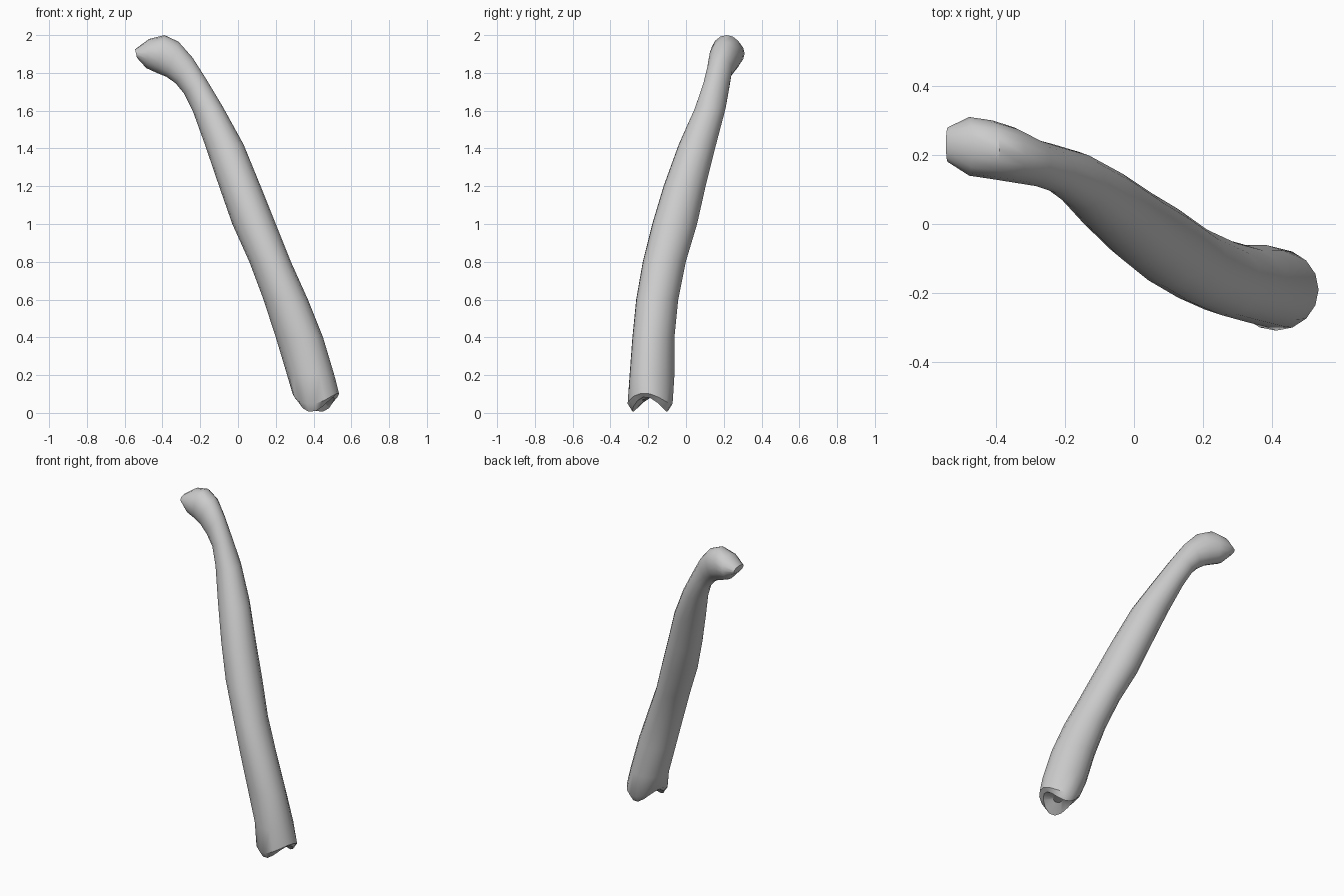
import bpy
import bmesh
from math import cos, sin, pi, radians
from mathutils import Vector

cube = bpy.data.objects.get("Cube")
if cube:
    bpy.data.objects.remove(cube, do_unlink=True)

SIDES = 16
SKEW = -0.15  # leans each oval along the direction the shaft slants

# Oval sections from foot to head: left x, left z, right x, right z, front y, back y
SECTIONS = [
    (.26, .2, .51, .2, -.3, -.06),
    (.2, .4, .45, .4, -.285, -.06),
    (.135, .6, .37, .6, -.265, -.04),
    (.06, .8, .28, .8, -.23, 0),
    (-.03, 1, .2, 1, -.18, .06),
    (-.1, 1.2, .12, 1.2, -.12, .105),
    (-.175, 1.42, .03, 1.42, -.04, .16),
    (-.24, 1.6, -.08, 1.62, .045, .21),
    (-.285, 1.69, -.17, 1.77, .09, .23),
    (-.33, 1.745, -.24, 1.88, .11, .245),
    (-.38, 1.78, -.315, 1.965, .12, .28),
    (-.43, 1.8, -.39, 2, .13, .3),
    (-.485, 1.825, -.47, 1.98, .14, .31),
    (-.535, 1.88, -.545, 1.925, .18, .28),
]


def angles():
    return [2 * pi * i / SIDES for i in range(SIDES)]


def oval(bm, xl, zl, xr, zr, y0, y1):
    """Tilted oval through two side points with a given depth."""
    centre = Vector(((xl + xr) / 2, (y0 + y1) / 2, (zl + zr) / 2))
    side = Vector(((xr - xl) / 2, 0, (zr - zl) / 2))
    depth = Vector((0, (y1 - y0) / 2, 0))
    skew = SKEW if zl < 1.7 else 0
    lean = (1 - skew * skew) ** .5
    return [bm.verts.new(centre + side * cos(a)
                         + depth * (skew * cos(a) + lean * sin(a)))
            for a in angles()]


def foot_ring(bm, scale, height, wave):
    """Ring of the foot whose edge dips into two opposite lobes."""
    return [bm.verts.new((.412 + .123 * scale * cos(a),
                          -.19 + .119 * scale * sin(a),
                          height + wave * cos(2 * (a + radians(15)))))
            for a in angles()]


def bridge(bm, lower, upper):
    for i in range(SIDES):
        j = (i + 1) % SIDES
        bm.faces.new((lower[i], lower[j], upper[j], upper[i]))


bm = bmesh.new()

# Notched foot with a shallow hollow underneath
rings = [foot_ring(bm, .35, .075, .01),
         foot_ring(bm, .8, .045, .04),
         foot_ring(bm, 1, .075, .03)]

# Slanted shaft and hooked head
rings += [oval(bm, *section) for section in SECTIONS]
for lower, upper in zip(rings, rings[1:]):
    bridge(bm, lower, upper)

# End faces
bm.faces.new(reversed(rings[0]))
bm.faces.new(rings[-1])
bmesh.ops.recalc_face_normals(bm, faces=bm.faces)

mesh = bpy.data.meshes.new("curved_shaft")
bm.to_mesh(mesh)
bm.free()
shaft = bpy.data.objects.new("curved_shaft", mesh)
bpy.context.collection.objects.link(shaft)

# Plain grey surface
grey = bpy.data.materials.new("light_grey")
grey.use_nodes = True
colour = (.6, .6, .6, 1)
grey.diffuse_color = colour
grey.node_tree.nodes["Principled BSDF"].inputs["Base Color"].default_value = colour
mesh.materials.append(grey)

bpy.ops.object.select_all(action="DESELECT")
shaft.select_set(True)
bpy.context.view_layer.objects.active = shaft
bpy.ops.object.shade_smooth_by_angle(angle=radians(35))
